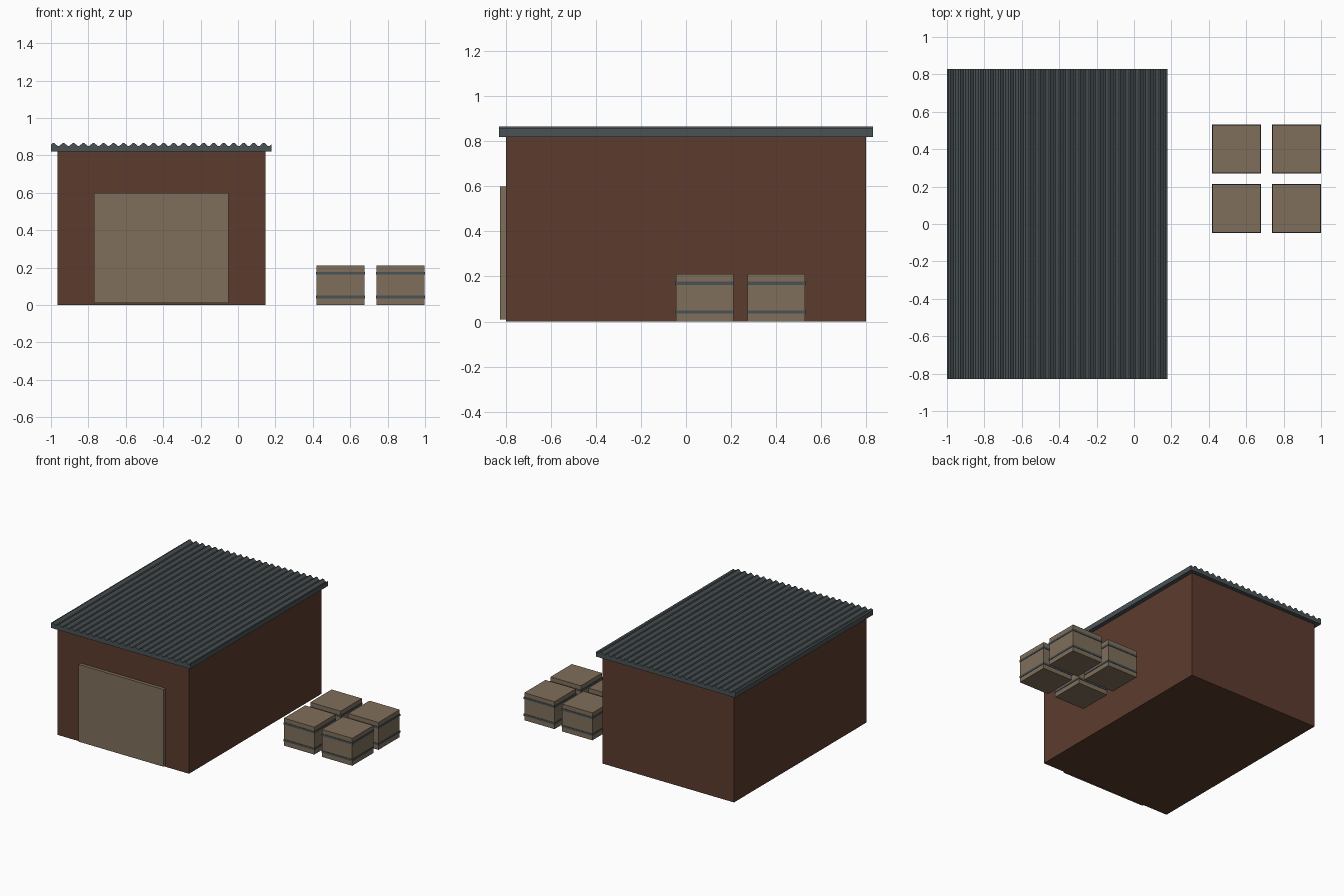
import bpy, bmesh, math

if "Cube" in bpy.data.objects:
    bpy.data.objects.remove(bpy.data.objects["Cube"])


def material(name, r, g, b):
    lin = [((c / 255 + 0.055) / 1.055) ** 2.4 for c in (r, g, b)]
    m = bpy.data.materials.new(name)
    m.diffuse_color = (*lin, 1)
    m.use_nodes = True
    m.node_tree.nodes["Principled BSDF"].inputs["Base Color"].default_value = m.diffuse_color
    return m


BRICK = material("brick brown", 92, 59, 46)
WOOD = material("weathered wood", 127, 111, 91)
METAL = material("slate metal", 74, 82, 85)


def finish(name, bm, mat):
    bmesh.ops.recalc_face_normals(bm, faces=bm.faces)
    me = bpy.data.meshes.new(name)
    bm.to_mesh(me)
    bm.free()
    me.materials.append(mat)
    ob = bpy.data.objects.new(name, me)
    bpy.context.collection.objects.link(ob)
    return ob


def box(name, x, y, z, mat):
    """Box from (min, max) pairs on each axis."""
    bm = bmesh.new()
    bmesh.ops.create_cube(bm, size=1)
    for v in bm.verts:
        v.co = [r[0] if c < 0 else r[1] for c, r in zip(v.co, (x, y, z))]
    return finish(name, bm, mat)


# Building body and loading door
box("walls", (-0.966, 0.146), (-0.8, 0.8), (0, 0.82), BRICK)
box("loading_door", (-0.77, -0.052), (-0.825, -0.795), (0.01, 0.6), WOOD)

# Corrugated roof slab: wavy top, flat underside
WAVES, SEG = 22, 6
X0, X1, Y = -1.0, 0.178, 0.83
bm = bmesh.new()
rows = []
for i in range(WAVES * SEG + 1):
    x = X0 + (X1 - X0) * i / (WAVES * SEG)
    z = 0.858 + 0.009 * math.sin(2 * math.pi * i / SEG)
    rows.append([bm.verts.new(p) for p in
                 ((x, -Y, 0.82), (x, -Y, z), (x, Y, z), (x, Y, 0.82))])
for a, b in zip(rows, rows[1:]):
    for k in range(4):
        n = (k + 1) % 4
        bm.faces.new((a[k], a[n], b[n], b[k]))
bm.faces.new(rows[0])
bm.faces.new(rows[-1])
finish("corrugated_roof", bm, METAL)

# Four crates, each with two metal straps
H, S = 0.128, 0.131
for i, cx in enumerate((0.549, 0.869)):
    for j, cy in enumerate((0.083, 0.401)):
        tag = f"{i}_{j}"
        box("crate_" + tag, (cx - H, cx + H), (cy - H, cy + H), (0, 0.21), WOOD)
        for label, z in (("lower", 0.042), ("upper", 0.17)):
            box(f"{label}_strap_{tag}", (cx - S, cx + S), (cy - S, cy + S),
                (z - 0.0075, z + 0.0075), METAL)
